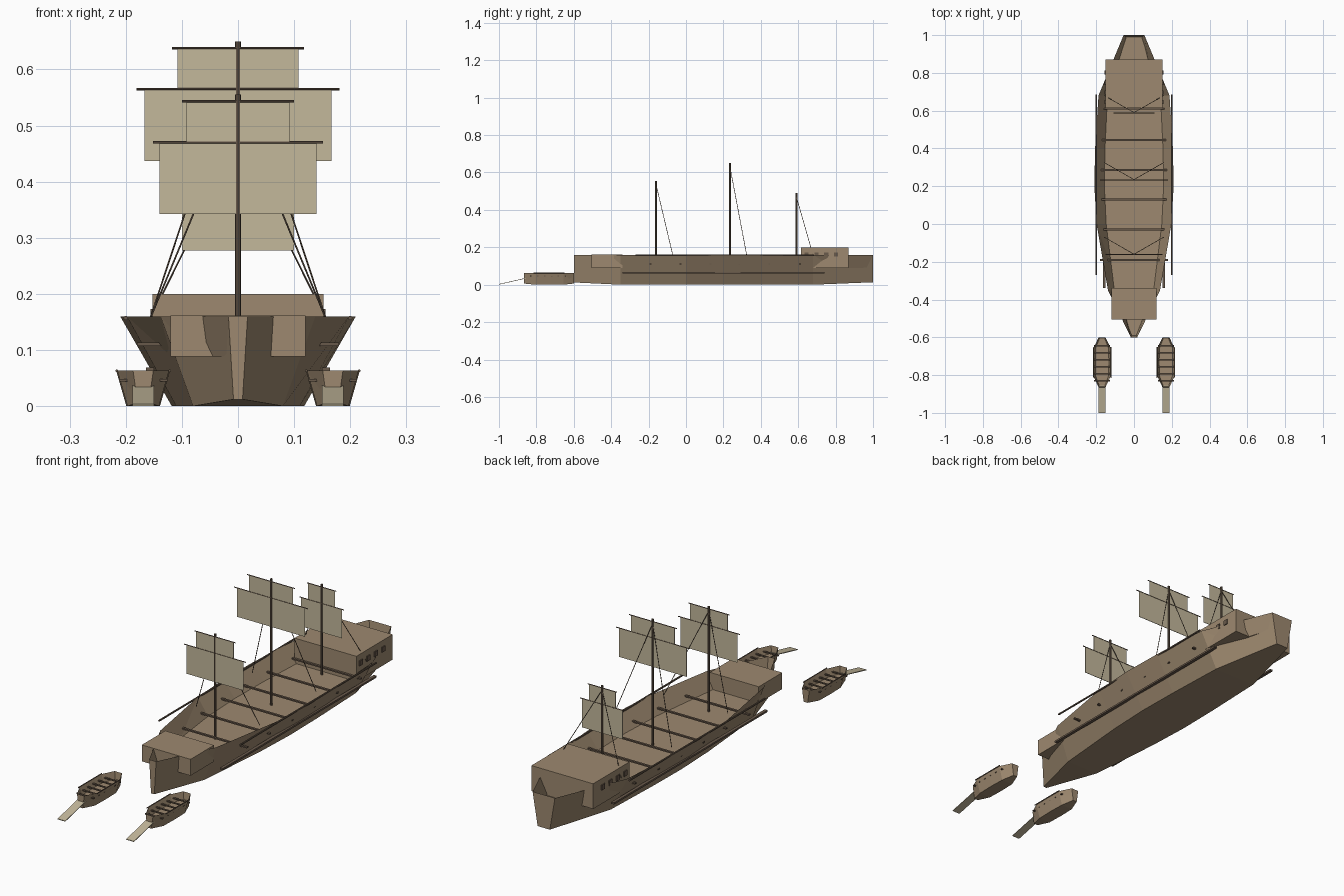
import bpy, bmesh, math
from mathutils import Vector

if "Cube" in bpy.data.objects:
    bpy.data.objects.remove(bpy.data.objects["Cube"])


def material(name, rgb):
    m = bpy.data.materials.new(name)
    m.diffuse_color = (*rgb, 1)
    m.use_nodes = True
    m.node_tree.nodes["Principled BSDF"].inputs["Base Color"].default_value = m.diffuse_color
    return m


WOOD = material("warm wood", (0.34, 0.25, 0.16))
DARK = material("dark wood", (0.14, 0.10, 0.07))
CLOTH = material("pale canvas", (0.55, 0.48, 0.33))


def finish(name, bm, mat):
    bmesh.ops.recalc_face_normals(bm, faces=bm.faces)
    me = bpy.data.meshes.new(name)
    bm.to_mesh(me)
    bm.free()
    me.materials.append(mat)
    ob = bpy.data.objects.new(name, me)
    bpy.context.collection.objects.link(ob)
    return ob


def box(name, lo, hi, mat):
    bm = bmesh.new()
    bmesh.ops.create_cube(bm, size=1)
    for v in bm.verts:
        v.co = Vector([(a + b) / 2 + c * (b - a) for a, b, c in zip(lo, hi, v.co)])
    return finish(name, bm, mat)


def rod(name, a, b, r, mat, sides=8):
    a, b = Vector(a), Vector(b)
    bm = bmesh.new()
    bmesh.ops.create_cone(bm, cap_ends=True, segments=sides, radius1=r, radius2=r,
                          depth=(b - a).length)
    ob = finish(name, bm, mat)
    ob.location = (a + b) / 2
    ob.rotation_euler = (b - a).to_track_quat('Z', 'Y').to_euler()
    return ob


def hull(name, stations, cx, top, deck, inset):
    """Open flared hull lofted through (y, top half, bottom half, keel z)."""
    bm = bmesh.new()
    rings = []
    for i, (y, wt, wb, zb) in enumerate(stations):
        wd = (wb + (wt - wb) * deck / top) * 0.93
        yd = y + (inset if i == 0 else -inset if i == len(stations) - 1 else 0)
        pts = [(-wb, y, zb), (wb, y, zb), (wt, y, top), (wd, yd, deck),
               (-wd, yd, deck), (-wt, y, top)]
        rings.append([bm.verts.new((cx + p[0], p[1], p[2])) for p in pts])
    for a, b in zip(rings, rings[1:]):
        for k in range(6):
            n = (k + 1) % 6
            bm.faces.new((a[k], a[n], b[n], b[k]))
    for r in (rings[0], rings[-1]):
        bm.faces.new((r[0], r[1], r[2], r[5]))
        bm.faces.new((r[2], r[3], r[4], r[5]))
    return finish(name, bm, WOOD)


# Main ship: hull and the two castles
hull("ship_hull", [(-0.6, .017, .008, .012), (-0.35, .138, .08, 0), (0, .198, .11, 0),
                   (0.2, .21, .118, 0), (0.4, .206, .115, 0), (0.68, .188, .105, 0),
                   (1.0, .055, .03, .013)], 0, 0.16, 0.088, 0.01)
box("forecastle", (-.12, -.505, .088), (.12, -.34, .161), WOOD)
box("sterncastle", (-.152, .615, .088), (.152, .87, .2), WOOD)

# Deck cross beams
for y in (-.19, -.03, .13, .285, .445, .61):
    box("cross_beam", (-.18, y - .005, .107), (.18, y + .005, .113), DARK)

# Rails, lower wales and stern windows, on both sides
for s in (-1, 1):
    rod("rail", (s * .2, -.27, .157), (s * .2, .685, .157), .004, DARK)
    x0, x1 = sorted((s * .15, s * .164))
    box("wale", (x0, -.34, .061), (x1, .74, .069), DARK)
    for y in (.645, .697, .75, .802):
        x0, x1 = sorted((s * .15, s * .156))
        box("window", (x0, y - .011, .15), (x1, y + .011, .173), DARK)

# Masts with yards, sails and stays
for y, top, low_w, up_w in ((-.16, .555, .14, .092), (.235, .65, .167, .108),
                            (.59, .49, .10, .066)):
    rod("mast", (0, y, .088), (0, y, top), .005, DARK)
    z_up, z_low = top - .012, top - .085
    for part, w, z, drop in (("lower", low_w, z_low, .128), ("upper", up_w, z_up, .073)):
        over = w * 1.085
        rod(part + "_yard", (-over, y - .002, z), (over, y - .002, z), .0022, DARK, 6)
        box(part + "_sail", (-w, y - .003, z - drop), (w, y - .001, z), CLOTH)
    for s in (-1, 1):
        rod("stay", (0, y, top - .02), (s * .157, y + .09, .155), .0016, DARK, 5)

# Two landing boats with thwarts, rails and boarding ramps
for s in (-1, 1):
    cx = s * .169
    hull("boat_hull", [(-.865, .018, .010, .006), (-.805, .046, .028, 0),
                       (-.725, .048, .030, 0), (-.655, .045, .028, 0),
                       (-.6, .018, .010, .006)], cx, .063, .03, .004)
    for i in range(6):
        y = -.83 + i * .037
        box("thwart", (cx - .043, y - .004, .044), (cx + .043, y + .004, .048), DARK)
    for t in (-1, 1):
        rod("boat_rail", (cx + t * .047, -.815, .063), (cx + t * .047, -.65, .063), .0025, DARK, 6)
    # ramp: thin sloped plank
    bm = bmesh.new()
    bmesh.ops.create_cube(bm, size=1)
    for v in bm.verts:
        near = v.co.y > 0
        v.co = Vector((cx + v.co.x * .038, -.855 if near else -1.0,
                       (.035 if near else .002) + v.co.z * .003))
    finish("boarding_ramp", bm, CLOTH)
